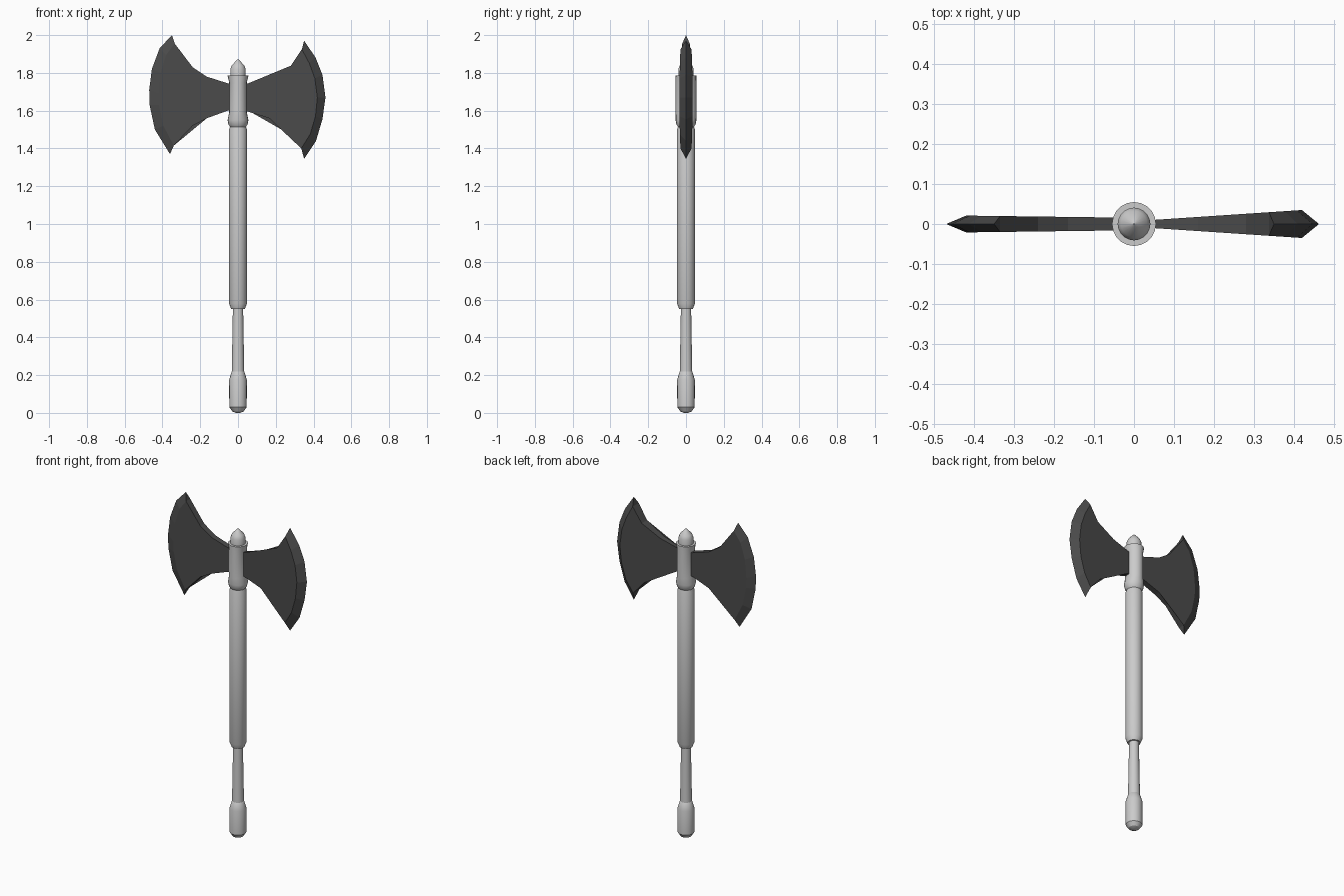
import bpy, bmesh
from math import cos, sin, pi, radians

if "Cube" in bpy.data.objects:
    bpy.data.objects.remove(bpy.data.objects["Cube"])

SIDES = 20

def finish(name, bm, angle, mat=None):
    bmesh.ops.recalc_face_normals(bm, faces=bm.faces)
    me = bpy.data.meshes.new(name)
    bm.to_mesh(me)
    bm.free()
    ob = bpy.data.objects.new(name, me)
    bpy.context.collection.objects.link(ob)
    if angle:
        me.shade_smooth()
        me.set_sharp_from_angle(angle=radians(angle))
    if mat:
        me.materials.append(mat)
    return ob

def lathe(name, profile):
    """Closed turned part from (radius, z) points, bottom to top."""
    bm = bmesh.new()
    rings = [[bm.verts.new((r * cos(2 * pi * i / SIDES), r * sin(2 * pi * i / SIDES), z))
              for i in range(SIDES)] for r, z in profile]
    for a, b in zip(rings, rings[1:]):
        for i in range(SIDES):
            j = (i + 1) % SIDES
            bm.faces.new((a[i], a[j], b[j], b[i]))
    bm.faces.new(rings[0])
    bm.faces.new(rings[-1])
    return finish(name, bm, 30)

def blade(name, side, top, bottom, inner, outer, t_root, t_edge, mat):
    """top/bottom: concave edges root to horn; inner/outer: both ends of the sharpened bevel."""
    bm = bmesh.new()
    outline = top + inner + bottom[::-1]
    x0, x1 = top[0][0], max(p[0] for p in inner)

    def layer(s):
        return [bm.verts.new((side * x, s * (t_root + (t_edge - t_root) * (x - x0) / (x1 - x0)), z))
                for x, z in outline]
    front, back = layer(-1), layer(1)
    edge = [bm.verts.new((side * x, 0, z)) for x, z in outer]
    faces = [bm.faces.new(front), bm.faces.new(back)]
    n, a = len(outline), len(top) - 1
    b = a + len(inner) + 1
    # spine faces and bevel faces
    for i in range(n):
        j = (i + 1) % n
        if a <= i < b:
            k = i - a
            for lay in (front, back):
                bm.faces.new((lay[i], lay[j], edge[k + 1], edge[k]))
        else:
            bm.faces.new((front[i], front[j], back[j], back[i]))
    # horn tips
    bm.faces.new((front[a], back[a], edge[0]))
    bm.faces.new((front[b], back[b], edge[-1]))
    bmesh.ops.triangulate(bm, faces=faces)
    return finish(name, bm, 0, mat)

# Turned shaft parts
lathe("pommel", [(.012, 0), (.03, .008), (.046, .03), (.047, .175), (.033, .22), (.028, .225)])
lathe("grip", [(.033, .215), (.027, .56)])
lathe("shaft", [(.028, .55), (.036, .55), (.048, .58), (.048, 1.50), (.042, 1.515), (.04, 1.54)])
socket = lathe("head_socket", [(.04, 1.512), (.05, 1.525), (.055, 1.55), (.055, 1.59),
                               (.055, 1.75), (.055, 1.785), (.04, 1.785)])
# socket waist squeezed where the blades are seated
for v in socket.data.vertices:
    if 1.58 < v.co.z < 1.76:
        v.co.x *= .85
lathe("top_finial", [(.041, 1.78), (.041, 1.82), (.033, 1.84), (.006, 1.868), (.001, 1.872)])

# Blades
steel = bpy.data.materials.new("dark_steel")
steel.diffuse_color = (.07, .07, .07, 1)
steel.use_nodes = True
steel.node_tree.nodes["Principled BSDF"].inputs["Base Color"].default_value = steel.diffuse_color

blade("right_blade", 1,
      top=[(.03, 1.742), (.055, 1.745), (.16, 1.775), (.28, 1.838), (.338, 1.925)],
      bottom=[(.03, 1.602), (.055, 1.60), (.165, 1.56), (.265, 1.48), (.335, 1.40)],
      inner=[(.378, 1.85), (.407, 1.77), (.42, 1.67), (.41, 1.57), (.382, 1.475)],
      outer=[(.35, 1.97), (.41, 1.882), (.447, 1.79), (.463, 1.67), (.447, 1.555), (.413, 1.44), (.35, 1.345)],
      t_root=.009, t_edge=.035, mat=steel)

blade("left_blade", -1,
      top=[(.03, 1.742), (.055, 1.745), (.165, 1.78), (.24, 1.83), (.335, 1.955)],
      bottom=[(.03, 1.602), (.055, 1.60), (.165, 1.56), (.24, 1.52), (.34, 1.415)],
      inner=[(.38, 1.895), (.41, 1.80), (.42, 1.69), (.418, 1.63), (.395, 1.52)],
      outer=[(.35, 2.0), (.415, 1.93), (.456, 1.82), (.47, 1.71), (.468, 1.63), (.44, 1.50), (.36, 1.37)],
      t_root=.016, t_edge=.021, mat=steel)
